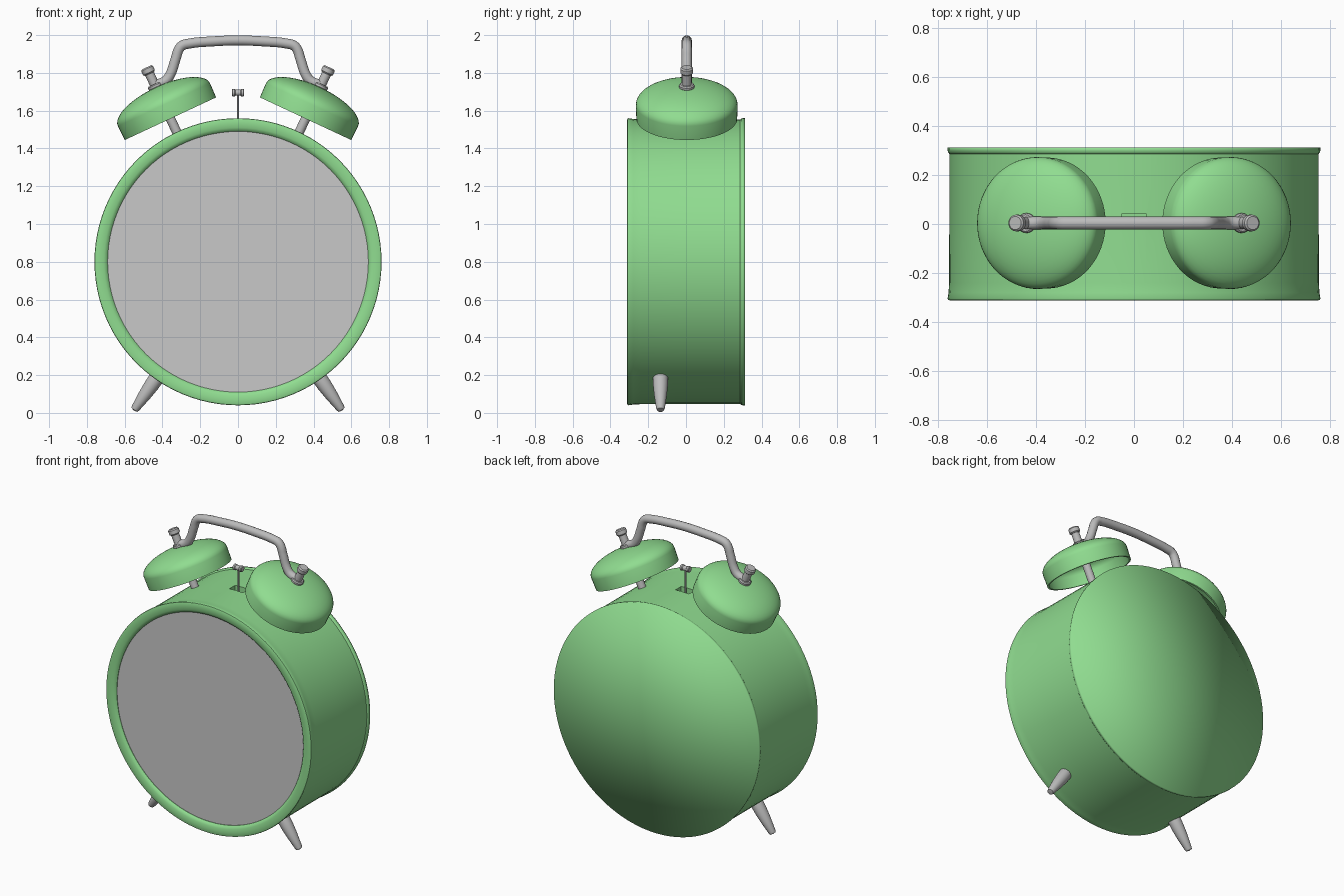
import bpy, bmesh, math
from mathutils import Matrix, Vector

if "Cube" in bpy.data.objects:
    bpy.data.objects.remove(bpy.data.objects["Cube"])


def material(name, rgb):
    m = bpy.data.materials.new(name)
    m.diffuse_color = (*rgb, 1)
    m.use_nodes = True
    m.node_tree.nodes["Principled BSDF"].inputs["Base Color"].default_value = m.diffuse_color
    return m


GREEN = material("soft_green", (0.28, 0.72, 0.28))
METAL = material("metal_grey", (0.50, 0.50, 0.50))
GLASS = material("face_grey", (0.58, 0.58, 0.58))


def finish(ob, mat, angle=35):
    ob.data.materials.clear()
    ob.data.materials.append(mat)
    bpy.ops.object.select_all(action='DESELECT')
    ob.select_set(True)
    bpy.context.view_layer.objects.active = ob
    if angle is None:
        bpy.ops.object.shade_smooth()
    else:
        bpy.ops.object.shade_smooth_by_angle(angle=math.radians(angle))
    return ob


def lathe(name, profile, matrix, mat, seg=32, angle=35):
    """Turn (radius, height) points about local z, then place with matrix."""
    bm = bmesh.new()
    rings = []
    for r, h in profile:
        if r == 0:
            rings.append([bm.verts.new((0, 0, h))] * seg)
        else:
            rings.append([bm.verts.new((r * math.cos(2 * math.pi * i / seg),
                                        r * math.sin(2 * math.pi * i / seg), h))
                          for i in range(seg)])
    for a, b in zip(rings, rings[1:]):
        for i in range(seg):
            j = (i + 1) % seg
            vs = list(dict.fromkeys((a[i], a[j], b[j], b[i])))
            if len(vs) > 2:
                bm.faces.new(vs)
    bm.transform(matrix)
    bmesh.ops.recalc_face_normals(bm, faces=bm.faces)
    me = bpy.data.meshes.new(name)
    bm.to_mesh(me)
    bm.free()
    ob = bpy.data.objects.new(name, me)
    bpy.context.collection.objects.link(ob)
    return finish(ob, mat, angle)


def rod(name, r, h0, h1, matrix, mat, seg=20, bevel=0.004):
    return lathe(name, [(0, h0), (r - bevel, h0), (r, h0 + bevel),
                        (r, h1 - bevel), (r - bevel, h1), (0, h1)], matrix, mat, seg)


def at(x, y, z):
    return Matrix.Translation((x, y, z))


def turn(deg, axis):
    return Matrix.Rotation(math.radians(deg), 4, axis)


# Case: drum with a rounded front ring, lying along y
drum = at(0, 0, 0.8) @ turn(-90, 'X')
case = lathe("case", [
    (0, -0.27), (0.69, -0.27), (0.69, -0.295), (0.697, -0.304), (0.71, -0.310),
    (0.73, -0.312), (0.75, -0.312), (0.758, -0.309), (0.760, -0.303), (0.756, -0.28),
    (0.754, -0.24), (0.753, 0.0), (0.753, 0.289), (0, 0.289)], drum, GREEN, 96)

# Hammer slot cut in the top of the case
bpy.ops.mesh.primitive_cube_add(size=1, location=(0, 0.01, 1.56))
slot = bpy.context.object
slot.name = "slot_cutter"
slot.scale = (0.10, 0.06, 0.12)
bpy.context.view_layer.update()
cut = case.modifiers.new("slot", 'BOOLEAN')
cut.operation = 'DIFFERENCE'
cut.solver = 'EXACT'
cut.object = slot
bpy.context.view_layer.objects.active = case
bpy.ops.object.modifier_apply(modifier=cut.name)
bpy.data.objects.remove(slot)
finish(case, GREEN)

# Back cover with a softly shaded rim, and the clock face
lathe("back_cover", [(0, 0.285), (0.752, 0.285), (0.758, 0.292), (0.760, 0.300),
                     (0.760, 0.312), (0, 0.312)], drum, GREEN, 96, None)
lathe("clock_face", [(0, -0.28), (0.692, -0.28), (0.692, -0.292), (0, -0.292)],
      drum, GLASS, 96)

# Bells with posts, knobs and handle washers, and the two feet
for s, side in ((-1, "left"), (1, "right")):
    axis = at(s * 0.3575, 0.004, 1.5575) @ turn(s * 25, 'Y')
    N = 12
    outer = [(0.269 * math.sin(math.pi / 2 * i / N),
              0.082 + 0.102 * math.cos(math.pi / 2 * i / N)) for i in range(N + 1)]
    inner = [(r * 0.955, h - 0.012) for r, h in reversed(outer)]
    lathe(side + "_bell", outer + [(0.267, 0.0), (0.256, 0.0)] + inner, axis, GREEN, 64)
    rod(side + "_bell_post", 0.025, -0.13, 0.275, axis, METAL)
    rod(side + "_bell_knob", 0.034, 0.262, 0.300, axis, METAL, 20, 0.007)
    rod(side + "_handle_washer", 0.040, 0.178, 0.202, axis, METAL, 24, 0.006)

    leg = at(0, -0.135, 0.8) @ turn(s * 145, 'Y')
    lathe(side + "_foot", [(0, 0.70), (0.036, 0.70), (0.040, 0.75), (0.039, 0.80),
                           (0.034, 0.86), (0.023, 0.945), (0.019, 0.957), (0, 0.961)],
          leg, METAL, 28)

# Hammer
rod("hammer_rod", 0.006, 1.48, 1.69, at(0, 0.004, 0), METAL, 10, 0.001)
lathe("hammer_head", [(0, -0.033), (0.016, -0.033), (0.020, -0.029), (0.020, -0.018),
                      (0.016, -0.013), (0.016, 0.013), (0.020, 0.018), (0.020, 0.029),
                      (0.016, 0.033), (0, 0.033)],
      at(0, 0.004, 1.695) @ turn(90, 'Y'), METAL, 20)

# Carrying handle: bent tube between the two posts
half = [(0.43, 1.738), (0.385, 1.757), (0.362, 1.785), (0.33, 1.875),
        (0.313, 1.925), (0.295, 1.945), (0.26, 1.955), (0.13, 1.967)]
path = [(-x, z) for x, z in half] + [(0, 1.972)] + half[::-1]
cu = bpy.data.curves.new("carry_handle", 'CURVE')
cu.dimensions = '3D'
cu.bevel_depth = 0.027
cu.bevel_resolution = 5
cu.use_fill_caps = True
cu.resolution_u = 6
sp = cu.splines.new('BEZIER')
sp.bezier_points.add(len(path) - 1)
for p, (x, z) in zip(sp.bezier_points, path):
    p.co = Vector((x, 0.004, z))
    p.handle_left_type = p.handle_right_type = 'AUTO'
handle = bpy.data.objects.new("carry_handle", cu)
bpy.context.collection.objects.link(handle)
bpy.ops.object.select_all(action='DESELECT')
handle.select_set(True)
bpy.context.view_layer.objects.active = handle
bpy.ops.object.convert(target='MESH')
finish(bpy.context.object, METAL, 45)
